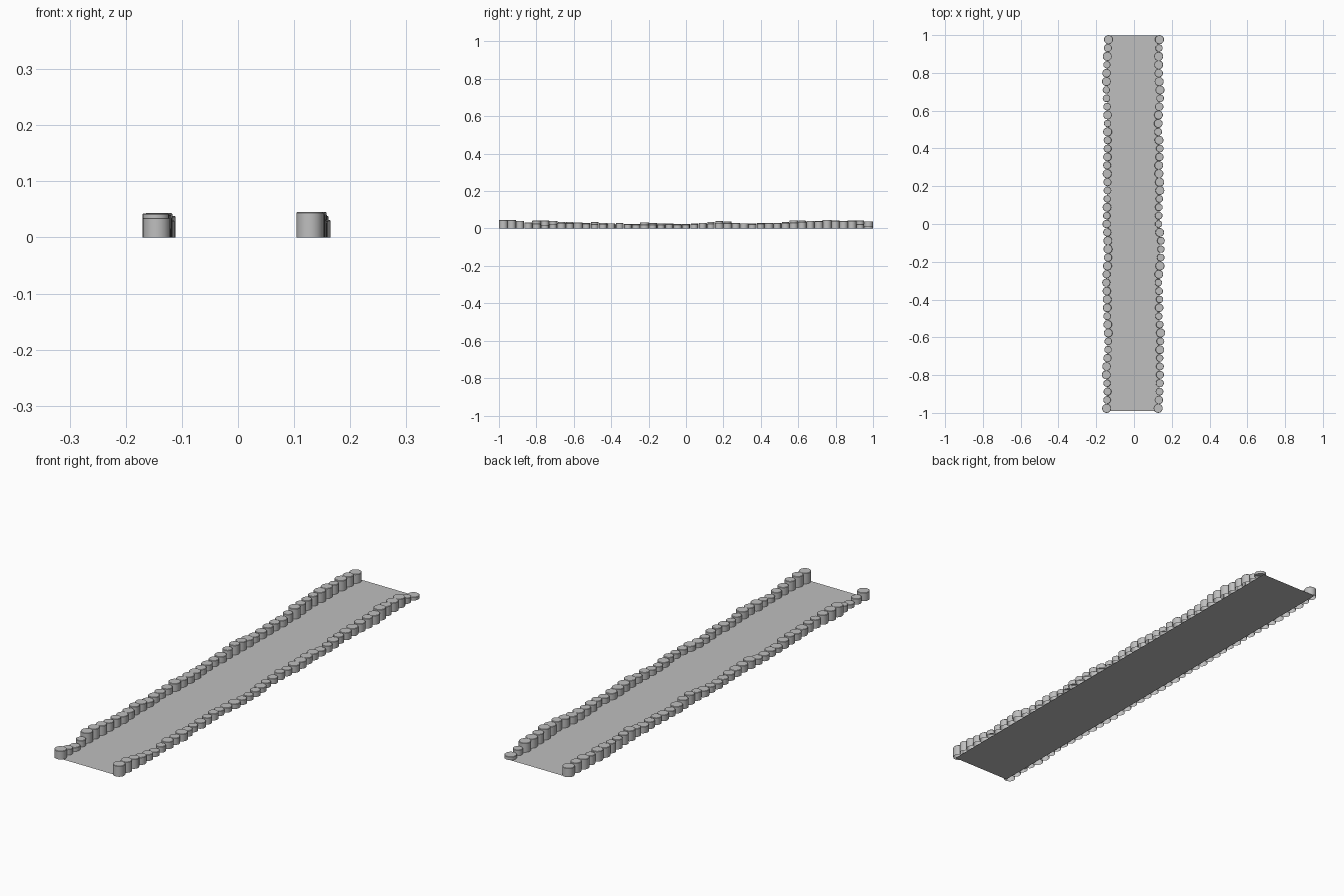
import bpy
import bmesh
import math
import random

cube = bpy.data.objects.get("Cube")
if cube:
    bpy.data.objects.remove(cube, do_unlink=True)

random.seed(4)
STONES_PER_SIDE = 45
END_RADIUS = 0.024

stone_grey = bpy.data.materials.new("stone grey")
stone_grey.use_nodes = True
colour = (0.52, 0.52, 0.52, 1)
stone_grey.diffuse_color = colour
stone_grey.node_tree.nodes["Principled BSDF"].inputs["Base Color"].default_value = colour


def finish(bm, name):
    """Turn a bmesh into a linked object with the stone material."""
    mesh = bpy.data.meshes.new(name)
    bm.to_mesh(mesh)
    bm.free()
    mesh.materials.append(stone_grey)
    obj = bpy.data.objects.new(name, mesh)
    bpy.context.collection.objects.link(obj)
    return obj


def sample(values, t):
    """Linear interpolation through evenly spaced values, t from zero to one."""
    position = t * (len(values) - 1)
    index = min(int(position), len(values) - 2)
    blend = position - index
    return values[index] * (1 - blend) + values[index + 1] * blend


def add_stone(bm, x, y, radius, height, sides=20, chamfer=0.0015):
    """Round upright stone with a slightly softened rim and an open base."""
    rings = []
    for ring_radius, z in ((radius, 0), (radius, height - chamfer), (radius - chamfer, height)):
        ring = []
        for i in range(sides):
            angle = math.tau * i / sides
            ring.append(bm.verts.new((x + ring_radius * math.cos(angle),
                                      y + ring_radius * math.sin(angle), z)))
        rings.append(ring)
    for lower, upper in zip(rings, rings[1:]):
        for i in range(sides):
            j = (i + 1) % sides
            bm.faces.new((lower[i], lower[j], upper[j], upper[i]))
    bm.faces.new(rings[-1])


def build_border(name, side, offsets, heights):
    """Row of touching stones from front to back; offsets and heights in thousandths."""
    bm = bmesh.new()
    for i in range(STONES_PER_SIDE):
        t = i / (STONES_PER_SIDE - 1)
        at_end = i in (0, STONES_PER_SIDE - 1)
        radius = END_RADIUS if at_end else random.uniform(0.019, 0.024)
        y = (2 * t - 1) * (1 - END_RADIUS)
        x = side * sample(offsets, t) / 1000
        height = sample(heights, t) / 1000
        if not at_end:
            height += random.uniform(-0.003, 0.003)
        add_stone(bm, x, y, radius, height)
    obj = finish(bm, name)
    bpy.ops.object.select_all(action="DESELECT")
    obj.select_set(True)
    bpy.context.view_layer.objects.active = obj
    bpy.ops.object.shade_smooth_by_angle(angle=math.radians(30))


# Flat walkway
bm = bmesh.new()
corners = ((-0.14, -0.99), (0.135, -0.99), (0.135, 0.997), (-0.14, 0.997))
bm.faces.new([bm.verts.new((x, y, 0)) for x, y in corners])
finish(bm, "walkway")

# Stone borders along both edges
build_border(
    "right_border_stones", -1,
    (145, 140, 148, 138, 136, 142, 142, 148, 138, 138, 145,
     143, 140, 143, 140, 140, 140, 147, 146, 142, 135),
    (35, 17, 46, 40, 28, 34, 22, 26, 32, 24, 24,
     30, 42, 26, 28, 30, 44, 40, 40, 42, 38))
build_border(
    "left_border_stones", 1,
    (128, 136, 138, 136, 142, 132, 136, 128, 141, 144, 130,
     132, 138, 130, 138, 128, 130, 140, 131, 130, 135),
    (45, 42, 20, 30, 32, 25, 28, 20, 22, 20, 22,
     28, 30, 26, 24, 28, 32, 40, 44, 40, 14))
